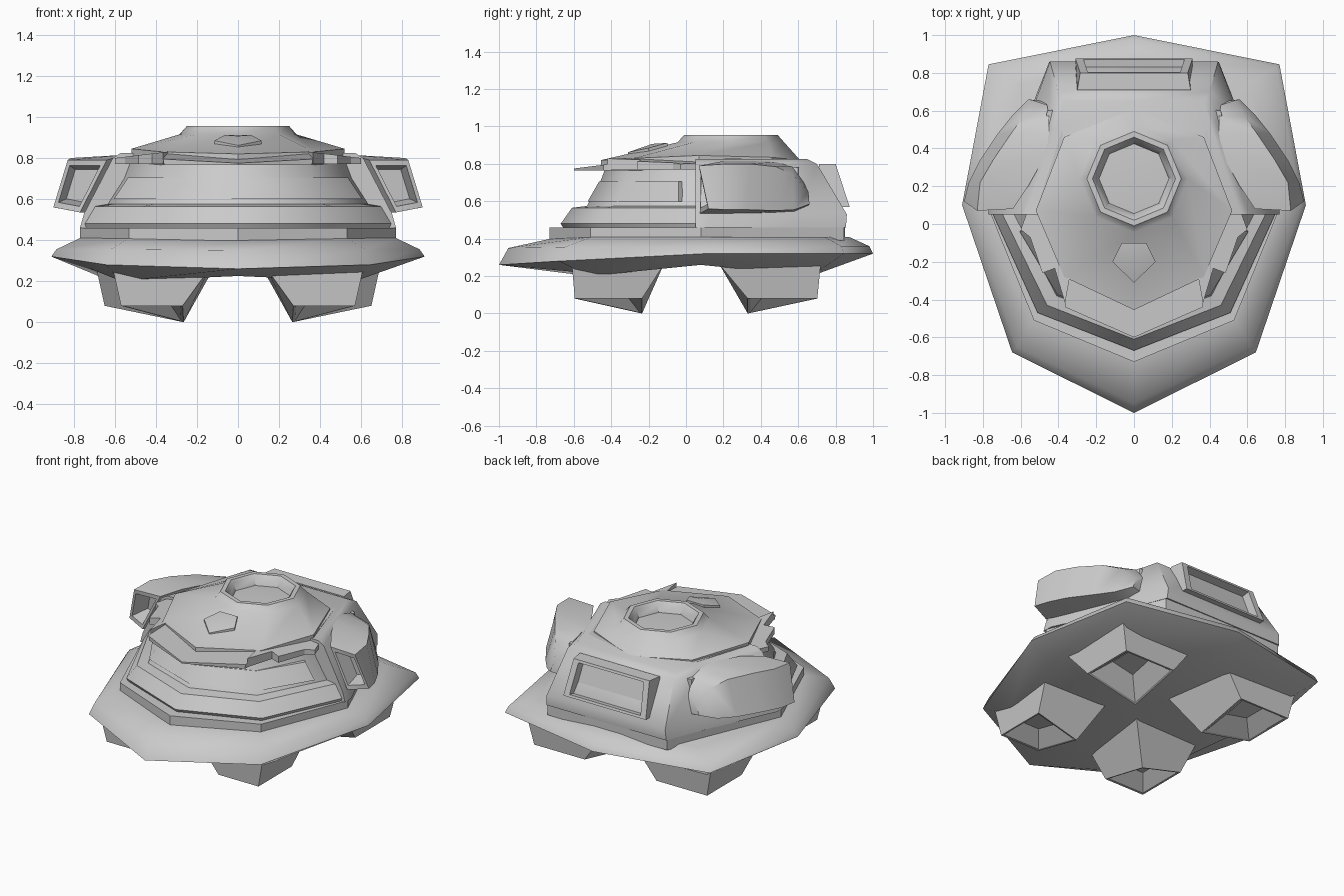
import bpy, bmesh
from math import sin, cos, pi, radians
from mathutils import Vector

if "Cube" in bpy.data.objects:
    bpy.data.objects.remove(bpy.data.objects["Cube"])


def build(name, rings, poles=(None, None), mirror=False, angle=32):
    """Skin a stack of equal-length rings; ends are capped or drawn to a pole."""
    bm = bmesh.new()
    for s in ((1, -1) if mirror else (1,)):
        rows = [[bm.verts.new((p[0] * s, p[1], p[2])) for p in r] for r in rings]
        n = len(rows[0])
        for a, b in zip(rows, rows[1:]):
            for i in range(n):
                j = (i + 1) % n
                bm.faces.new((a[i], a[j], b[j], b[i]))
        for row, pole in zip((rows[0], rows[-1]), poles):
            if pole:
                c = bm.verts.new(pole)
                for i in range(n):
                    bm.faces.new((row[i], row[(i + 1) % n], c))
            else:
                bm.faces.new(row)
    bmesh.ops.recalc_face_normals(bm, faces=bm.faces)
    me = bpy.data.meshes.new(name)
    bm.to_mesh(me)
    bm.free()
    ob = bpy.data.objects.new(name, me)
    bpy.context.collection.objects.link(ob)
    bpy.ops.object.select_all(action='DESELECT')
    ob.select_set(True)
    bpy.context.view_layer.objects.active = ob
    bpy.ops.object.shade_smooth_by_angle(angle=radians(angle))
    return ob


def sym(half):
    """Full ring from a half outline running from front centre to back centre."""
    return half + [(-x, y, z) for x, y, z in half[-2:0:-1]]


def flat(half, z):
    return sym([(x, y, z) for x, y in half])


def inset(ring, k, offset):
    c = sum((Vector(p) for p in ring), Vector()) / len(ring)
    return [tuple(c + (Vector(p) - c) * k + Vector(offset)) for p in ring]


# Wide saucer hull
build("hull", [
    sym([(0, -.62, .225), (.57, -.52, .2), (.72, .08, .26), (.62, .67, .2), (0, .73, .225)]),
    sym([(0, -1, .26), (.645, -.68, .28), (.91, .1, .32), (.77, .845, .32), (0, 1, .32)]),
    sym([(0, -.95, .35), (.62, -.65, .355), (.885, .1, .355), (.755, .83, .36), (0, .98, .36)]),
    sym([(0, -.7, .405), (.53, -.5, .41), (.77, .08, .41), (.6, .74, .41), (0, .87, .41)]),
], poles=((0, .05, .265), None), angle=62)

# Collar and stepped front body
collar = [(0, -.73), (.53, -.51), (.77, .08), (.53, .65), (.45, .845), (0, .85)]
build("collar", [flat(collar, .39), flat(collar, .46)])
back = [(.46, .6), (0, .65)]
build("front_body", [
    flat([(0, -.65), (.5, -.46), (.75, .08)] + back, .45),
    flat([(0, -.67), (.51, -.47), (.76, .08)] + back, .48),
    flat([(0, -.61), (.46, -.43), (.71, .08)] + back, .565),
    flat([(0, -.53), (.41, -.38), (.65, .08)] + back, .575),
    flat([(0, -.46), (.36, -.32), (.57, .08)] + back, .70),
    flat([(0, -.43), (.34, -.3), (.54, .08)] + back, .78),
], angle=45)

# Wrap-around window strip, swept as a thin four-cornered section
path = [((.605, -.04), (.535, -.04)), ((.405, -.375), (.362, -.32)), ((0, -.525), (0, -.465))]
path += [tuple((-x, y) for x, y in p) for p in path[-2::-1]]
build("front_window", [[(a, b, .6), (c, d, .705), (c * .9, d + .05, .705), (a * .9, b + .05, .6)]
                       for (a, b), (c, d) in path], angle=50)

# Rear hood
build("rear_hood", [
    flat([(0, .05), (.77, .05), (.77, .12), (.55, .6), (.45, .855), (0, .855)], .46),
    flat([(0, .05), (.75, .05), (.75, .12), (.54, .6), (.445, .86), (0, .86)], .53),
    flat([(0, .05), (.61, .05), (.57, .15), (.45, .5), (.40, .70), (0, .7)], .80),
    flat([(0, .05), (.57, .05), (.53, .15), (.42, .5), (.37, .65), (0, .65)], .825),
], angle=50)

# Rear hatch frame with a recessed panel
face = [(-.31, .875, .57), (.31, .875, .57), (.285, .80, .80), (-.285, .80, .80)]
build("rear_hatch", [
    [(-.31, .71, .57), (.31, .71, .57), (.3, .71, .80), (-.3, .71, .80)],
    face, inset(face, .86, (0, 0, 0)), inset(face, .85, (0, -.055, -.01))])

# Roof brim
build("roof_brim", [
    flat([(0, -.6), (.36, -.44), (.37, -.28), (.52, .07), (.38, .5), (0, .6)], .765),
    sym([(0, -.6, .775), (.365, -.44, .795), (.37, -.27, .825),
         (.52, .07, .83), (.38, .5, .825), (0, .6, .825)]),
])


# Dome with the octagonal turret well
def octagon(r, z):
    return sym([(r * cos(a), .24 + r * sin(a), z)
                for a in (-pi / 2 + i * pi / 4 for i in range(5))])


dome = [(0, -.455), (.37, -.28), (.52, .07), (.37, .46), (0, .61)]
build("dome", [
    flat(dome, .78),
    sym([(x, y, z) for (x, y), z in zip(dome, (.82, .83, .845, .835, .82))]),
    octagon(.285, .915), octagon(.25, .955), octagon(.22, .955),
    octagon(.205, .935), octagon(.185, .89)], poles=(None, (0, .24, .9)), angle=40)

# Small five-sided sensor on the dome
pent = [(0, -.31, .862), (.115, -.2, .885), (.065, -.1, .912)]
pent += [(-x, y, z) for x, y, z in pent[:0:-1]]
build("sensor", [[(x, y, z - .04) for x, y, z in pent], pent],
      poles=(None, (0, -.18, .907)), angle=40)

# Shoulder plates beside the roof
plate = [(.49, .08), (.56, .08), (.6, -.03), (.55, -.07), (.485, -.26), (.42, -.235),
         (.365, -.42), (.34, -.28)]
build("shoulder_plates", [[(x, y, .77) for x, y in plate],
                          [(x, y, .872 - .12 * x) for x, y in plate]], mirror=True)

# Side pods with open front intakes
front = [(.9, .12, .56), (.83, .07, .79), (.64, .08, .79), (.77, .075, .535)]
build("side_pods", [
    inset(front, .62, (-.02, .12, 0)), inset(front, .78, (0, 0, 0)), front,
    [(.875, .22, .555), (.815, .22, .80), (.56, .2, .815), (.70, .22, .535)],
    [(.82, .33, .555), (.745, .34, .80), (.465, .37, .815), (.62, .35, .535)],
    [(.72, .48, .55), (.65, .48, .785), (.45, .48, .81), (.57, .48, .54)],
    [(.64, .58, .555), (.585, .57, .745), (.45, .57, .785), (.52, .58, .545)],
    [(.56, .66, .585), (.535, .655, .65), (.46, .63, .70), (.48, .65, .575)],
], mirror=True, angle=48)

# Four landing thrusters with hollow undersides
for name, xo, yo, yt, yi in (("front_thrusters", .6, -.61, -.235, -.12),
                             ("rear_thrusters", .68, .72, .33, .18)):
    yb = yo * .975
    foot = [(xo - .03, yb, .08), (.27, yb, .08), (.265, yt, 0), (xo - .03, yt, .08)]
    build(name, [
        [(xo + .01, yo, .26), (.14, yo, .26), (.12, yi, .26), (xo + .01, yi, .26)],
        foot, inset(foot, .92, (0, 0, .003)), inset(foot, .42, (0, 0, .09))],
        mirror=True, angle=20)
